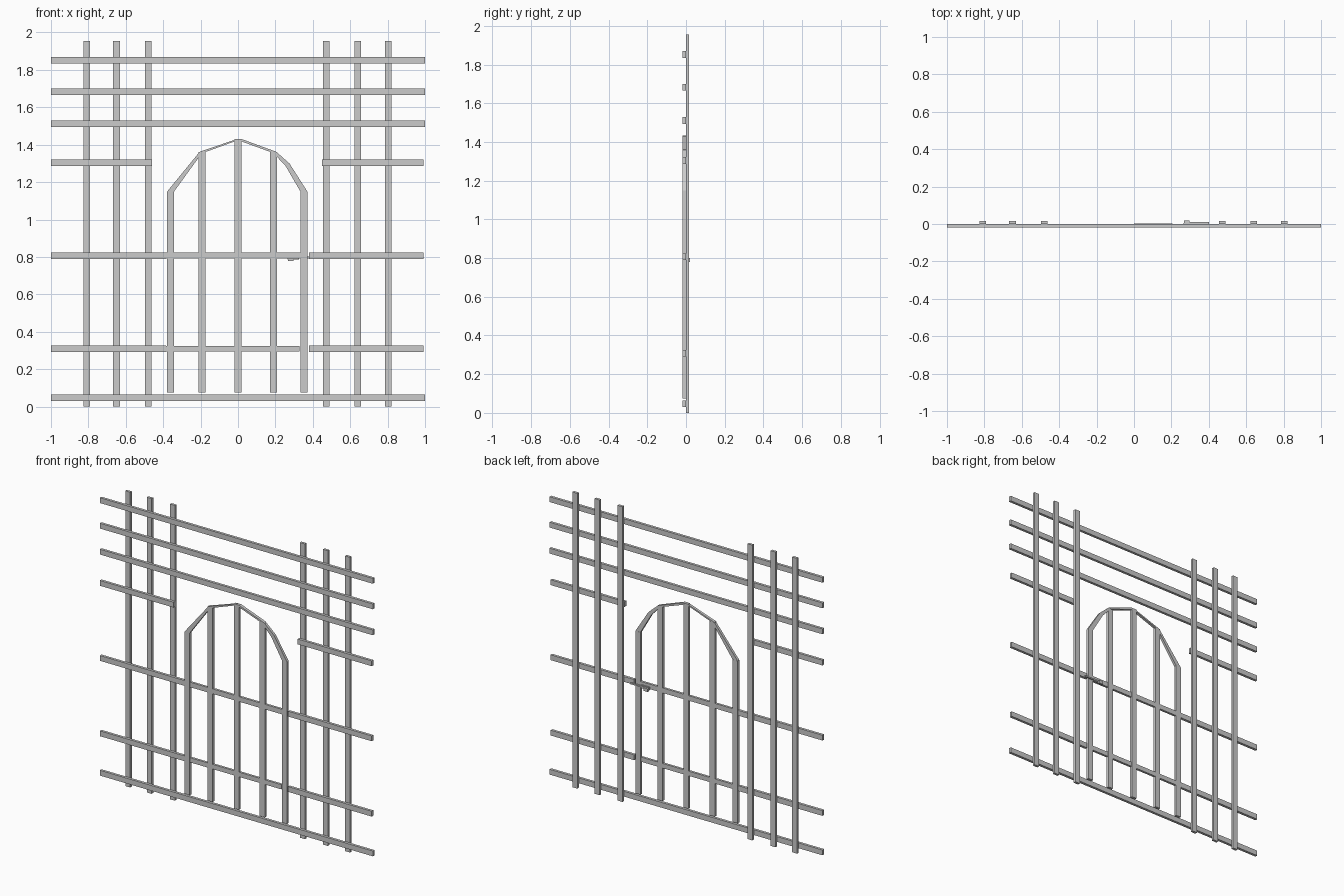
import bpy, bmesh

FRONT, MID, BACK = -0.0175, 0.0, 0.0165

def prism(name, pts, y0, y1):
    """Extrude an x-z outline between two y depths."""
    bm = bmesh.new()
    face = bm.faces.new([bm.verts.new((x, y0, z)) for x, z in pts])
    ext = bmesh.ops.extrude_face_region(bm, geom=[face])
    verts = [g for g in ext["geom"] if isinstance(g, bmesh.types.BMVert)]
    bmesh.ops.translate(bm, verts=verts, vec=(0, y1 - y0, 0))
    bmesh.ops.recalc_face_normals(bm, faces=bm.faces)
    me = bpy.data.meshes.new(name)
    bm.to_mesh(me)
    bm.free()
    ob = bpy.data.objects.new(name, me)
    bpy.context.collection.objects.link(ob)
    return ob

def bar(name, x0, x1, z0, z1, y0=FRONT, y1=MID):
    return prism(name, [(x0, z0), (x1, z0), (x1, z1), (x0, z1)], y0, y1)

# Full-width rails
for z in (0.047, 1.511, 1.683, 1.852):
    bar("long_rail", -1, 1, z - 0.0175, z + 0.0175)

# Side rails, interrupted by the gate
for z, xl, xr in ((0.308, -0.385, 0.38), (0.807, -0.385, 0.38), (1.304, -0.46, 0.45)):
    bar("left_rail", -1, xl, z - 0.0175, z + 0.0175)
    bar("right_rail", xr, 0.992, z - 0.0175, z + 0.0175)

# Fence posts behind the rails
for x in (-0.808, -0.65, -0.48, 0.472, 0.64, 0.803):
    bar("fence_post", x - 0.018, x + 0.018, 0, 1.955, MID, BACK)

# Gate pickets
for x, top in ((-0.36, 1.15), (-0.193, 1.36), (0, 1.43), (0.19, 1.36), (0.352, 1.15)):
    bar("gate_picket", x - 0.0185, x + 0.0185, 0.075, top, FRONT, 0.001)

# Gate cross rails
bar("gate_lower_rail", -0.39, 0.33, 0.293, 0.324, FRONT + 0.001, MID - 0.001)
bar("gate_middle_rail", -0.39, 0.365, 0.791, 0.824, FRONT + 0.001, MID - 0.001)

# Tapering gate arch
prism("left_arch_side", [(-0.3785, 1.15), (-0.3415, 1.15), (-0.2, 1.345),
                         (-0.195, 1.367), (-0.205, 1.362)], FRONT, MID)
prism("left_arch_top", [(-0.205, 1.362), (-0.19, 1.355), (0, 1.424), (0, 1.432)], FRONT, MID)
prism("right_arch_top", [(0.02, 1.43), (0, 1.424), (0.185, 1.357), (0.205, 1.362)], FRONT, 0.003)
prism("right_arch_side", [(0.3705, 1.15), (0.3335, 1.15), (0.255, 1.285), (0.19, 1.355),
                          (0.205, 1.362), (0.275, 1.30)], FRONT, MID)

# Latch on the back of the gate
bar("latch_bar", 0.27, 0.40, 0.792, 0.801, MID, 0.010)
bar("latch_plate", 0.265, 0.325, 0.786, 0.806, MID, 0.006)
bar("latch_knob", 0.268, 0.298, 0.779, 0.800, 0.006, 0.0195)
